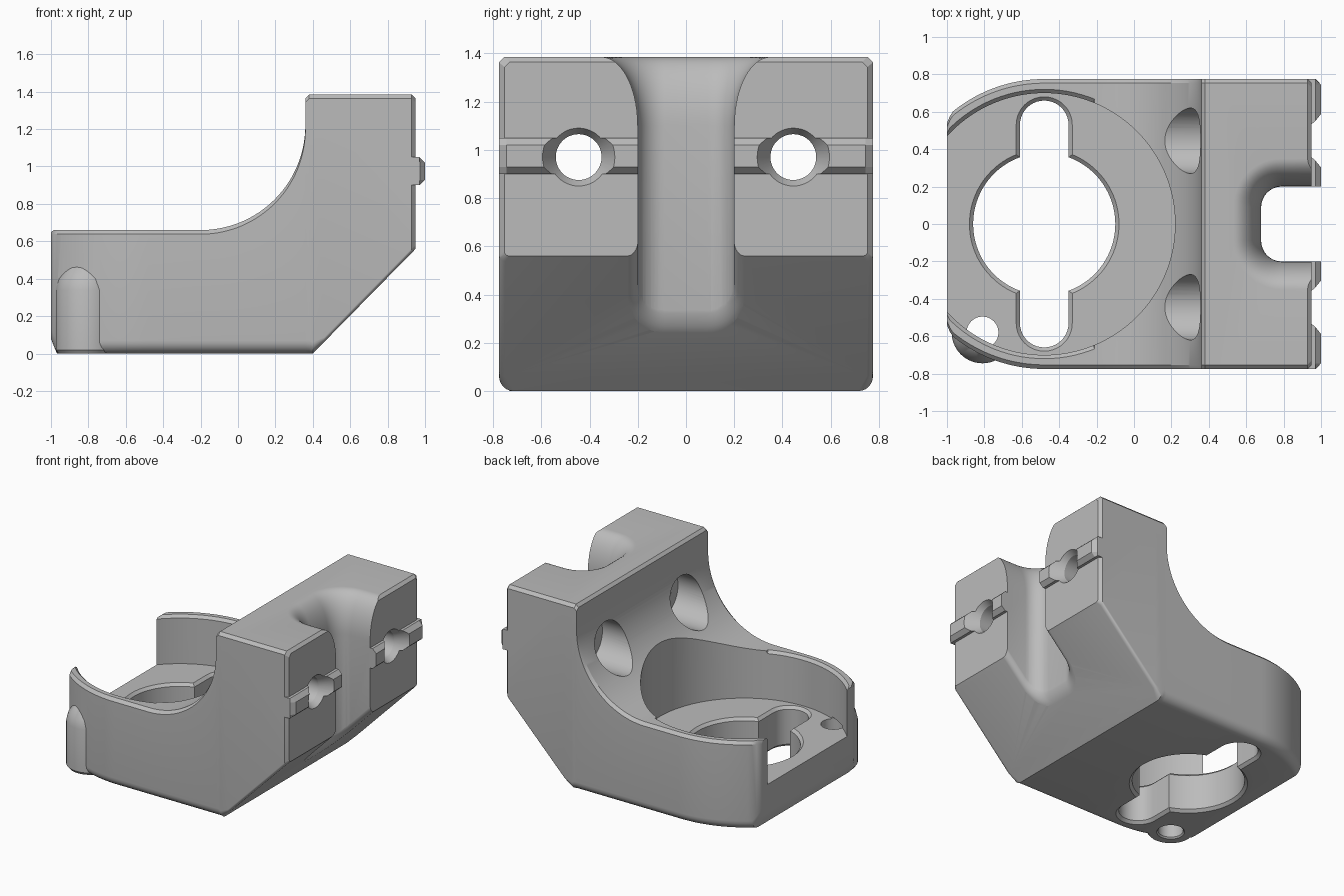
import bpy, bmesh
from math import sin, cos, pi, sqrt, radians

if "Cube" in bpy.data.objects:
    bpy.data.objects.remove(bpy.data.objects["Cube"], do_unlink=True)

grey = bpy.data.materials.new("plain grey")
grey.use_nodes = True
grey.diffuse_color = (0.5, 0.5, 0.5, 1)
grey.node_tree.nodes["Principled BSDF"].inputs["Base Color"].default_value = (0.5, 0.5, 0.5, 1)


def loft(name, rings):
    """Closed solid through rings that all have the same number of points."""
    bm = bmesh.new()
    rows = [[bm.verts.new(p) for p in ring] for ring in rings]
    n = len(rows[0])
    for a, b in zip(rows, rows[1:]):
        for i in range(n):
            j = (i + 1) % n
            bm.faces.new((a[i], a[j], b[j], b[i]))
    bm.faces.new(rows[0])
    bm.faces.new(rows[-1])
    bmesh.ops.recalc_face_normals(bm, faces=bm.faces)
    mesh = bpy.data.meshes.new(name)
    bm.to_mesh(mesh)
    bm.free()
    mesh.materials.append(grey)
    obj = bpy.data.objects.new(name, mesh)
    bpy.context.collection.objects.link(obj)
    return obj


def arc(cx, cy, r, a0, a1, n):
    return [(cx + r * cos(radians(a0 + (a1 - a0) * i / n)),
             cy + r * sin(radians(a0 + (a1 - a0) * i / n))) for i in range(n + 1)]


def circle(cx, cy, r, n=64):
    return arc(cx, cy, r, 0, 360, n)[:-1]


def level(points, z):
    return [(x, y, z) for x, y in points]


def combine(body, tool, operation):
    mod = body.modifiers.new(operation, 'BOOLEAN')
    mod.operation = operation
    mod.solver = 'EXACT'
    mod.object = tool
    bpy.ops.object.select_all(action='DESELECT')
    body.select_set(True)
    bpy.context.view_layer.objects.active = body
    bpy.ops.object.modifier_apply(modifier=mod.name)
    bpy.data.objects.remove(tool, do_unlink=True)


# Main dimensions
WIDTH, TOP, DECK, FLOOR = 0.775, 1.385, 0.66, 0.30
CX = -0.48          # centre of the round pocket
SLOPE = 1.018


def section(x, bottom, top, half, fillet, chamfer=0.022):
    """Body cross-section: rounded bottom corners, chamfered top corners."""
    right = arc(half - fillet, bottom + fillet, fillet, -90, 0, 6)
    right += [(half, top - chamfer), (half - chamfer, top)]
    return [(x, y, z) for y, z in right + [(-y, z) for y, z in reversed(right)]]


# Body: sections swept from the rounded nose to the tall back block
sections = [section(-1, 0.08, DECK - 0.01, 0.54, 0.06),
            section(-0.985, 0.04, DECK, 0.575, 0.06)]
for i in range(19):
    a = radians(129 - 39 * i / 18)
    sections.append(section(CX + WIDTH * cos(a), 0, DECK, WIDTH * sin(a), 0.07))
for x, z in arc(-0.2, 1.22, 0.56, -90, 0, 40):
    sections.append(section(x, 0, z, WIDTH, 0.07))
sections += [section(0.36, 0, TOP - 0.02, WIDTH, 0.07),
             section(0.38, 0, TOP, WIDTH, 0.07),
             section(0.40, 0, TOP, WIDTH, 0.06),
             section(0.46, 0.06 * SLOPE, TOP, WIDTH, 0.025),
             section(0.928, 0.528 * SLOPE, TOP, WIDTH, 0.025),
             section(0.95, 0.56, TOP - 0.02, WIDTH - 0.022, 0.02)]
body = loft("bracket_body", sections)

# Screw boss bulging from the rounded front corner
BX, BY = -0.81, -0.58
boss = [(0, 0.15), (0.02, 0.165), (0.34, 0.165), (0.40, 0.15), (0.46, 0.11), (0.5, 0.05)]
combine(body, loft("screw_boss", [level(circle(BX, BY, r, 40), z) for z, r in boss]), 'UNION')


# Horizontal locating rib on the back face
def rib_ring(y, reach):
    outline = [(0.9, 0.9), (0.97, 0.9), (reach, 0.928), (reach, 1.02), (0.97, 1.05), (0.9, 1.05)]
    return [(x, y, z) for x, z in outline]


combine(body, loft("locating_rib", [rib_ring(-WIDTH, 0.972), rib_ring(-0.745, 1.0),
                                    rib_ring(0.745, 1.0), rib_ring(WIDTH, 0.972)]), 'UNION')

# Round pocket and the chamfer on its rim
combine(body, loft("pocket_cutter", [level(circle(CX, 0, 0.70, 128), z) for z in (FLOOR, 2)]),
        'DIFFERENCE')
combine(body, loft("rim_cutter", [level(arc(CX, 0, r, 68, 292, 72), z)
                                  for z, r in ((0.63, 0.69), (0.68, 0.74))]), 'DIFFERENCE')

# Keyed opening in the floor, chamfered above and below
edge = [(-0.02, 0.04), (0.02, 0), (FLOOR - 0.02, 0), (FLOOR + 0.02, 0.04)]
combine(body, loft("opening_cutter", [level(circle(CX, 0, 0.38 + o, 96), z) for z, o in edge]),
        'DIFFERENCE')


def slot(r):
    return arc(CX, 0.53, r, 0, 180, 20) + arc(CX, -0.53, r, 180, 360, 20)


combine(body, loft("slot_cutter", [level(slot(0.13 + o), z) for z, o in edge]), 'DIFFERENCE')

# Hole through the screw boss
combine(body, loft("boss_hole_cutter", [level(circle(BX, BY, r, 40), z) for z, r in
                                        ((-0.02, 0.115), (0.01, 0.085), (0.315, 0.085))]),
        'DIFFERENCE')

# Counterbored bolt holes through the back block
bolt = [(0, 0.175), (0.5, 0.175), (0.5, 0.095), (0.908, 0.095), (1.05, 0.18)]
for side in (-1, 1):
    rings = [[(x, y, z) for y, z in circle(side * 0.445, 0.97, r, 48)] for x, r in bolt]
    combine(body, loft("bolt_cutter", rings), 'DIFFERENCE')


# Vertical cable channel, flared at the top and eased along the sloping face
def channel(offset):
    h, x0, r = 0.2 + offset, 0.68 - offset, 0.11 + offset
    return ([(1.2, -h)] + arc(x0 + r, -h + r, r, 270, 180, 12)
            + arc(x0 + r, h - r, r, 180, 90, 12) + [(1.2, h)])


steps = [pi / 2 * i / 14 for i in range(15)]
flare = [(-0.1, 0)] + [(1.1 + 0.285 * sin(a), 0.15 * (1 - cos(a))) for a in steps] + [(1.5, 0.15)]
combine(body, loft("channel_cutter", [level(channel(o), z) for z, o in flare]), 'DIFFERENCE')

ease = [(-0.1, 0.045)] + [(0.07 * (1 - sin(a)), 0.045 * (1 - cos(a)) - 0.002)
                          for a in reversed(steps[::2])]
combine(body, loft("ease_cutter", [[(x, y, (x - 0.4) * SLOPE + t) for x, y in channel(o)]
                                   for t, o in ease]), 'DIFFERENCE')

# Smooth curved walls, keep edges crisp
bpy.ops.object.select_all(action='DESELECT')
body.select_set(True)
bpy.context.view_layer.objects.active = body
bpy.ops.object.shade_smooth_by_angle(angle=radians(25))
